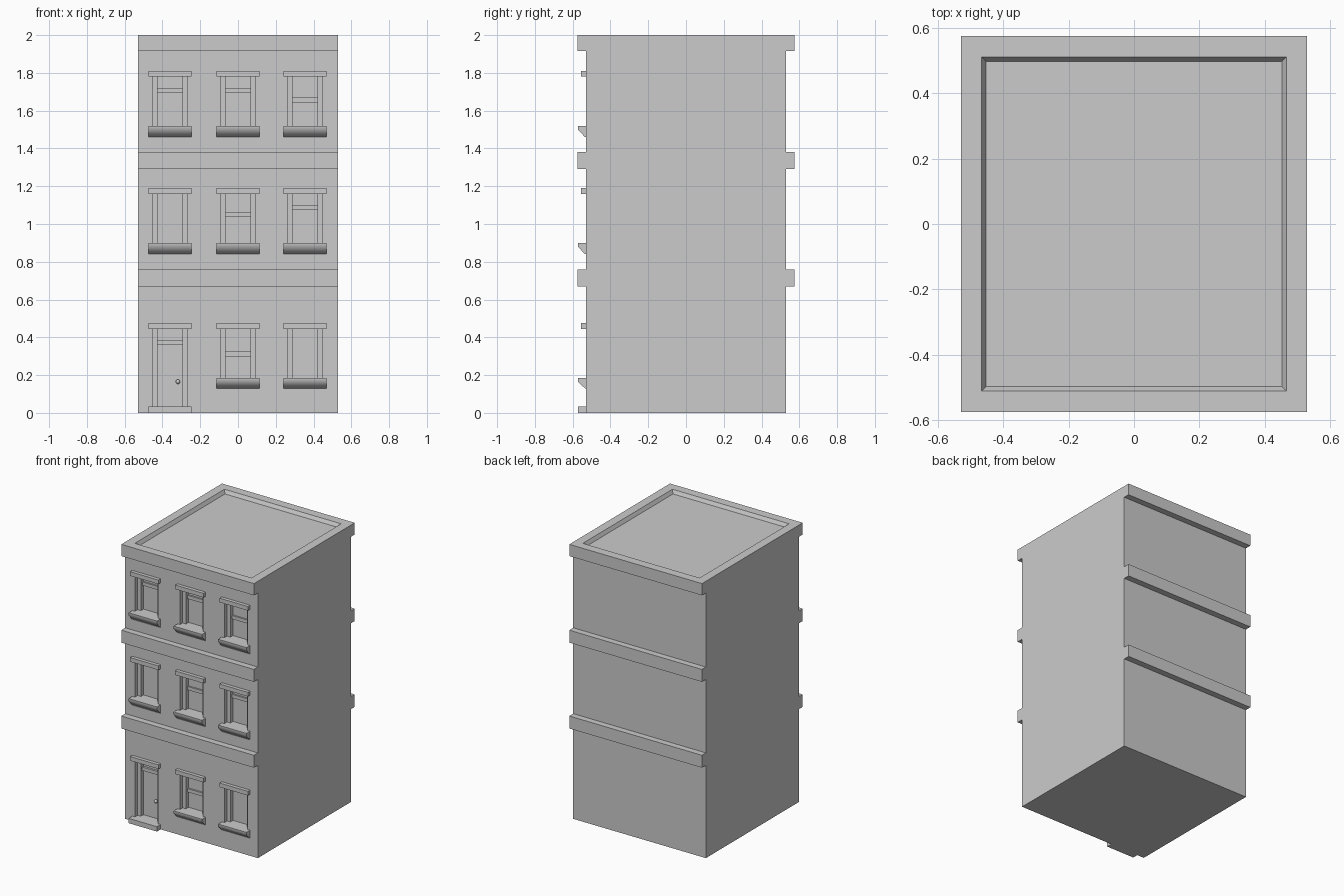
import bpy, bmesh, math
from mathutils import Matrix

if "Cube" in bpy.data.objects:
    bpy.data.objects.remove(bpy.data.objects["Cube"])

stone = bpy.data.materials.new("grey stone")
stone.diffuse_color = (0.6, 0.6, 0.6, 1)
stone.use_nodes = True
stone.node_tree.nodes["Principled BSDF"].inputs["Base Color"].default_value = stone.diffuse_color


def finish(bm, name, angle=None):
    bmesh.ops.recalc_face_normals(bm, faces=bm.faces)
    me = bpy.data.meshes.new(name)
    bm.to_mesh(me)
    bm.free()
    me.materials.append(stone)
    ob = bpy.data.objects.new(name, me)
    bpy.context.collection.objects.link(ob)
    if angle:
        bpy.ops.object.select_all(action='DESELECT')
        ob.select_set(True)
        bpy.context.view_layer.objects.active = ob
        bpy.ops.object.shade_smooth_by_angle(angle=math.radians(angle))
    return ob


def add_box(bm, x0, x1, y0, y1, z0, z1):
    m = Matrix.Translation(((x0 + x1) / 2, (y0 + y1) / 2, (z0 + z1) / 2))
    bmesh.ops.create_cube(bm, size=1, matrix=m @ Matrix.Diagonal((x1 - x0, y1 - y0, z1 - z0, 1)))


def add_extrusion(bm, profile, x0, x1):
    f = bm.faces.new([bm.verts.new((x0, y, z)) for y, z in profile])
    r = bmesh.ops.extrude_face_region(bm, geom=[f])
    verts = [v for v in r['geom'] if isinstance(v, bmesh.types.BMVert)]
    bmesh.ops.translate(bm, verts=verts, vec=(x1 - x0, 0, 0))


W, D, BAND = 0.53, 0.53, 0.575
COLS = (-0.36, 0.0, 0.355)
# per floor: sill bottom, sill top, lintel bottom, sash bar heights (None = plain pane)
FLOORS = ((0.13, 0.185, 0.445, (None, 0.312, None)),
          (0.84, 0.90, 1.16, (None, 1.05, 1.088)),
          (1.46, 1.52, 1.78, (1.708, 1.708, 1.657)))

# Body: side profile with floor bands and cornice, front and back only
back = [(D, 0)]
for lo, hi in ((0.67, 0.76), (1.29, 1.38), (1.915, 2.0)):
    back += [(D, lo), (BAND, lo), (BAND, hi), (D, hi)]
back.pop()
profile = back + [(-y, z) for y, z in reversed(back)]
bm = bmesh.new()
add_extrusion(bm, profile, -W, W)
bmesh.ops.recalc_face_normals(bm, faces=bm.faces)
# Roof: flat rim around a shallow recess
roof = [f for f in bm.faces if f.normal.z > 0.9 and f.calc_center_median().z > 1.99]
bmesh.ops.inset_region(bm, faces=roof, thickness=0.09)
bmesh.ops.inset_region(bm, faces=roof, thickness=0.02)
bmesh.ops.translate(bm, verts=list({v for f in roof for v in f.verts}), vec=(0, 0, -0.025))
body = finish(bm, "building_body")

# Openings: wide outer reveal, then narrower inner reveal
for half, depth in ((0.0925, 0.03), (0.066, 0.06)):
    bm = bmesh.new()
    for i, (_, sill, head, _) in enumerate(FLOORS):
        for j, x in enumerate(COLS):
            z0 = 0.035 if (i, j) == (0, 0) else sill
            add_box(bm, x - half, x + half, -0.7, -D + depth, z0, head)
    cutter = finish(bm, "opening_cutter")
    mod = body.modifiers.new("openings", 'BOOLEAN')
    mod.operation, mod.solver, mod.object = 'DIFFERENCE', 'EXACT', cutter
    bpy.context.view_layer.objects.active = body
    bpy.ops.object.modifier_apply(modifier=mod.name)
    bpy.data.objects.remove(cutter)
bpy.ops.object.select_all(action='DESELECT')
body.select_set(True)
bpy.context.view_layer.objects.active = body
bpy.ops.object.shade_smooth_by_angle(angle=math.radians(55))

# Lintels, sills and sash bars
lintels, sills, bars = bmesh.new(), bmesh.new(), bmesh.new()
for i, (low, sill, head, sashes) in enumerate(FLOORS):
    for j, x in enumerate(COLS):
        add_box(lintels, x - 0.113, x + 0.113, -0.555, -D + 0.005, head, head + 0.03)
        if (i, j) != (0, 0):
            add_extrusion(sills, [(-D + 0.005, sill), (-0.572, sill), (-0.572, sill - 0.02),
                                  (-0.535, low), (-D + 0.005, low)], x - 0.113, x + 0.113)
        if sashes[j]:
            add_box(bars, x - 0.066, x + 0.066, -0.482, -0.468, sashes[j] - 0.0125, sashes[j] + 0.0125)
# Door transom bar
add_box(bars, COLS[0] - 0.066, COLS[0] + 0.066, -0.485, -0.468, 0.36, 0.385)
finish(lintels, "lintels")
finish(sills, "window_sills", 55)
finish(bars, "sash_bars")

# Door step
bm = bmesh.new()
add_box(bm, -0.473, -0.247, -0.572, -D + 0.005, 0, 0.035)
finish(bm, "door_step")

# Door knob
bm = bmesh.new()
bmesh.ops.create_uvsphere(bm, u_segments=12, v_segments=8, radius=0.012,
                          matrix=Matrix.Translation((-0.318, -0.484, 0.165)))
bmesh.ops.create_cone(bm, cap_ends=True, segments=8, radius1=0.006, radius2=0.006, depth=0.02,
                      matrix=Matrix.Translation((-0.318, -0.476, 0.165)) @ Matrix.Rotation(math.pi / 2, 4, 'X'))
finish(bm, "door_knob", 40)
